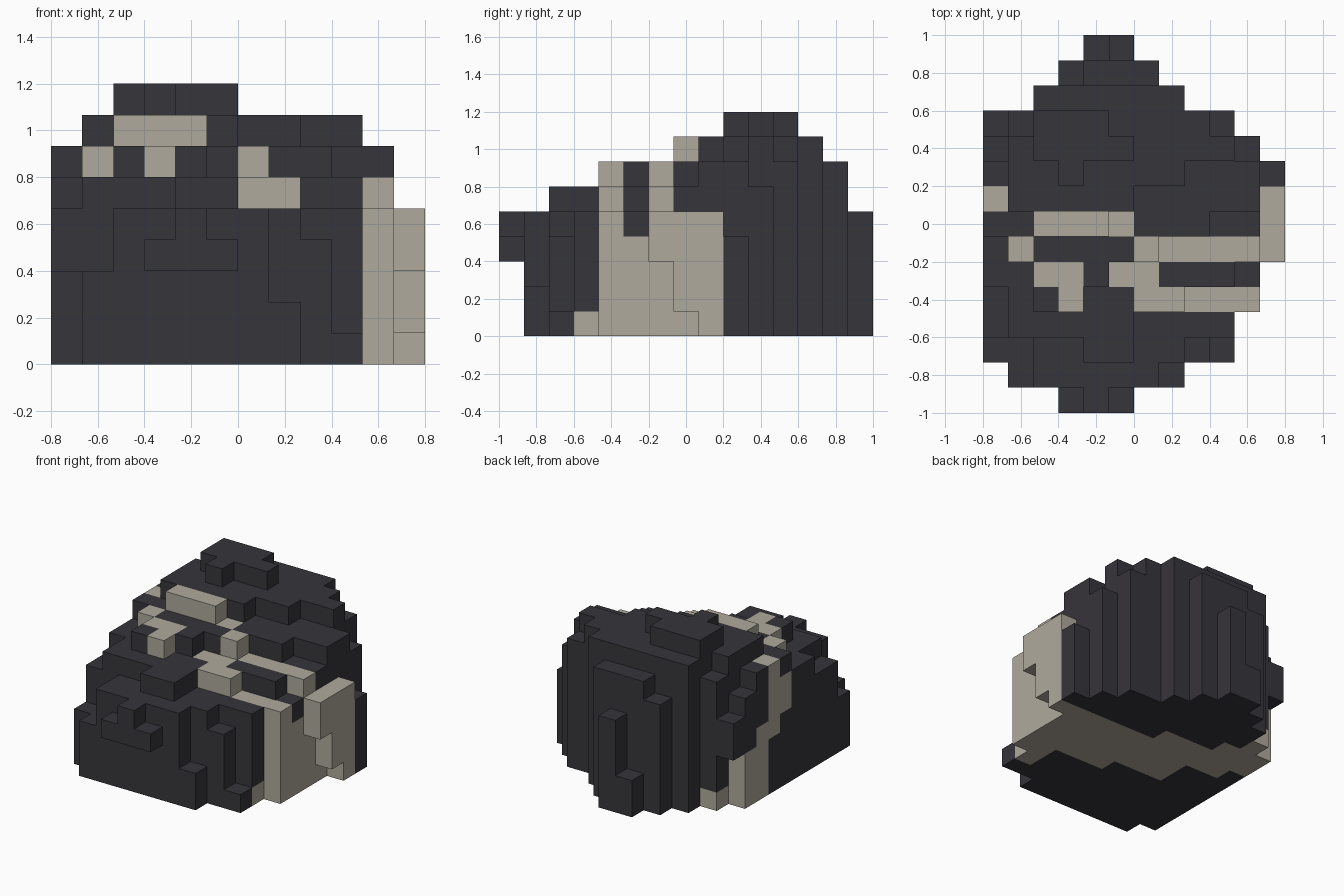
import bpy
import bmesh
from mathutils import Vector

if "Cube" in bpy.data.objects:
    bpy.data.objects.remove(bpy.data.objects["Cube"], do_unlink=True)

S = 2 / 15                                # edge of one block
ORIGIN = Vector((-6 * S, -7.5 * S, 0))


def material(name, rgb):
    m = bpy.data.materials.new(name)
    m.use_nodes = True
    m.diffuse_color = (*rgb, 1)
    m.node_tree.nodes["Principled BSDF"].inputs["Base Color"].default_value = (*rgb, 1)
    return m


def cells(x0, x1, y0, y1, z0, z1):
    return {(x, y, z) for x in range(x0, x1) for y in range(y0, y1) for z in range(z0, z1)}


rock, vein = set(), set()


def mound(*boxes):
    """Blocks standing on the ground: x0, x1, y0, y1, height."""
    for x0, x1, y0, y1, top in boxes:
        rock.update(cells(x0, x1, y0, y1, 0, top))


def ledge(*boxes):
    """Overhanging blocks: x0, x1, y0, y1, z0, z1."""
    for b in boxes:
        rock.update(cells(*b))


def seam(*boxes):
    """Pale blocks: x0, x1, y0, y1, z0, z1."""
    for b in boxes:
        vein.update(cells(*b))


# Front steps
mound((1, 2, 1, 3, 3), (2, 7, 1, 4, 5), (7, 8, 1, 2, 2), (0, 1, 2, 3, 3),
      (4, 6, 2, 4, 6), (6, 8, 2, 4, 5), (8, 9, 2, 3, 4), (9, 10, 2, 3, 1),
      (0, 1, 3, 5, 5), (1, 6, 3, 5, 6), (6, 10, 3, 4, 5))
# Middle shelves
mound((2, 4, 4, 6, 7), (6, 8, 4, 5, 6), (8, 11, 4, 6, 5), (0, 10, 5, 7, 6),
      (4, 5, 5, 6, 7), (1, 7, 6, 7, 7), (7, 11, 6, 8, 6), (0, 9, 7, 8, 7),
      (2, 5, 7, 8, 8))
# Upper body and crown
mound((0, 11, 8, 10, 7), (1, 6, 8, 11, 8), (4, 8, 9, 12, 8), (8, 10, 10, 11, 8),
      (8, 9, 11, 12, 8), (3, 4, 9, 10, 9), (2, 6, 10, 11, 9), (2, 5, 11, 12, 9))
# Back and side steps
mound((11, 12, 8, 9, 5), (11, 12, 9, 10, 4), (0, 1, 10, 11, 6), (10, 11, 10, 11, 6),
      (1, 2, 11, 12, 7), (9, 10, 11, 12, 7), (2, 8, 12, 13, 8), (3, 4, 13, 14, 6),
      (4, 7, 13, 14, 7), (4, 5, 14, 15, 2), (5, 6, 14, 15, 5))
# Overhangs at the front, left and right
ledge((3, 6, 0, 1, 3, 4), (4, 5, 0, 1, 4, 5), (11, 12, 6, 7, 3, 5),
      (11, 12, 7, 8, 1, 5), (0, 1, 11, 12, 3, 5))

# Pale seam across the top
seam((3, 4, 4, 5, 6, 7), (2, 4, 5, 6, 6, 7), (1, 2, 6, 7, 6, 7), (2, 5, 7, 8, 7, 8),
     (5, 6, 7, 8, 6, 7), (6, 7, 6, 7, 6, 7), (5, 7, 5, 6, 5, 6), (6, 8, 4, 5, 5, 6),
     (8, 11, 4, 5, 4, 5), (7, 11, 6, 7, 5, 6))
# Pale seam down the left side
seam((10, 11, 4, 5, 0, 5), (10, 11, 5, 6, 0, 4), (10, 11, 6, 9, 0, 5),
     (11, 12, 6, 9, 0, 5), (9, 10, 3, 4, 0, 1))
# Pale seam down the right side
seam((0, 1, 7, 8, 4, 6), (0, 1, 8, 9, 3, 7), (0, 1, 9, 10, 0, 4),
     (0, 1, 10, 11, 0, 3), (1, 2, 11, 12, 0, 1))
# Pale seam across the underside
seam((9, 11, 4, 9, 0, 1), (6, 9, 5, 9, 0, 1), (3, 6, 6, 10, 0, 1), (1, 3, 8, 11, 0, 1))

# Build only the outer faces of the blocks
mesh = bpy.data.meshes.new("rock")
mesh.materials.append(material("dark stone", (0.037, 0.035, 0.043)))
mesh.materials.append(material("pale stone", (0.43, 0.40, 0.34)))
bm = bmesh.new()
for c in sorted(rock):
    for axis in range(3):
        for side in (0, 1):
            n = list(c)
            n[axis] += 2 * side - 1
            if tuple(n) in rock:
                continue
            corners = []
            for u, v in ((0, 0), (1, 0), (1, 1), (0, 1)):
                p = Vector(c)
                p[axis] += side
                p[(axis + 1) % 3] += u
                p[(axis + 2) % 3] += v
                corners.append(bm.verts.new(ORIGIN + p * S))
            face = bm.faces.new(corners if side else corners[::-1])
            face.material_index = int(c in vein)
bmesh.ops.remove_doubles(bm, verts=bm.verts, dist=0.001)
bm.to_mesh(mesh)
bm.free()
bpy.context.collection.objects.link(bpy.data.objects.new("rock", mesh))
